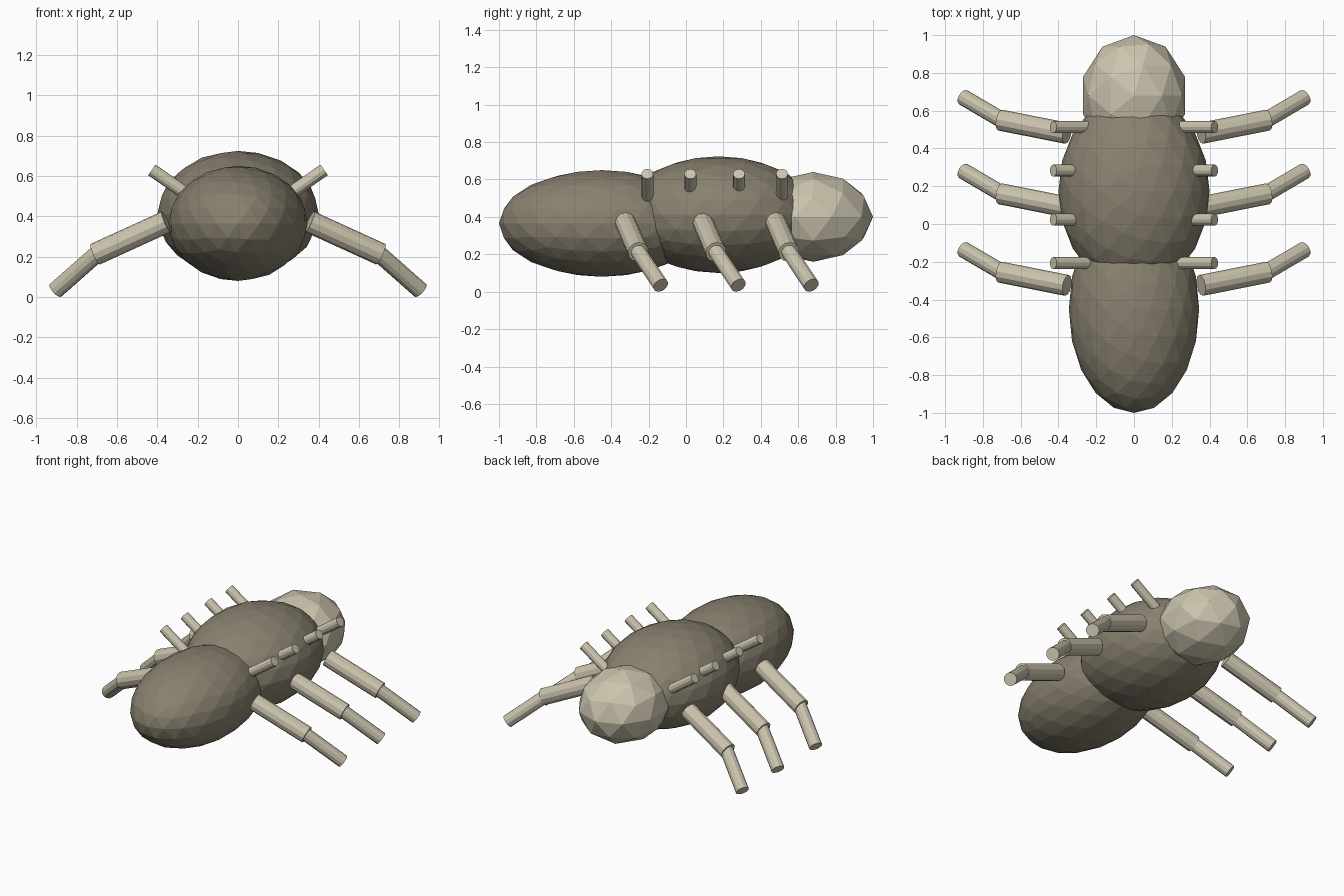
import bpy
from mathutils import Vector

if "Cube" in bpy.data.objects:
    bpy.data.objects.remove(bpy.data.objects["Cube"])


def make_material(name, colour):
    mat = bpy.data.materials.new(name)
    mat.diffuse_color = (*colour, 1.0)
    mat.use_nodes = True
    mat.node_tree.nodes["Principled BSDF"].inputs["Base Color"].default_value = mat.diffuse_color
    return mat


dark = make_material("dark_taupe", (0.25, 0.22, 0.16))
pale = make_material("pale_bone", (0.60, 0.55, 0.42))


def ellipsoid(name, centre, radii, level, mat):
    """Faceted body segment made from a stretched icosphere."""
    bpy.ops.mesh.primitive_ico_sphere_add(subdivisions=level, radius=1, location=centre)
    obj = bpy.context.object
    obj.name = name
    obj.scale = radii
    bpy.ops.object.transform_apply(location=False, rotation=False, scale=True)
    obj.data.materials.append(mat)


def rod(name, start, end, radius):
    """Twelve-sided cylinder running between two points."""
    a, b = Vector(start), Vector(end)
    bpy.ops.mesh.primitive_cylinder_add(vertices=12, radius=radius,
                                        depth=(b - a).length, location=(a + b) / 2)
    obj = bpy.context.object
    obj.name = name
    obj.rotation_euler = (b - a).to_track_quat('Z', 'Y').to_euler()
    obj.data.materials.append(pale)


# Three body segments
ellipsoid("abdomen", (0, -0.45, 0.365), (0.345, 0.55, 0.285), 3, dark)
ellipsoid("thorax", (0, 0.175, 0.412), (0.40, 0.52, 0.312), 3, dark)
ellipsoid("head", (0, 0.68, 0.40), (0.284, 0.32, 0.24), 2, pale)

for side, s in (("right", 1), ("left", -1)):
    # Three pairs of two-part legs
    for pos, y in (("rear", -0.255), ("middle", 0.16), ("front", 0.55)):
        rod(f"{pos}_{side}_upper_leg", (s * 0.355, y - 0.07, 0.373),
            (s * 0.708, y, 0.212), 0.056)
        rod(f"{pos}_{side}_lower_leg", (s * 0.69, y - 0.005, 0.222),
            (s * 0.903, y + 0.12, 0.034), 0.043)
    # Row of short back spikes
    for i, y in enumerate((-0.207, 0.023, 0.283, 0.513), 1):
        rod(f"{side}_spike_{i}", (s * 0.21, y, 0.48), (s * 0.427, y, 0.63), 0.032)
